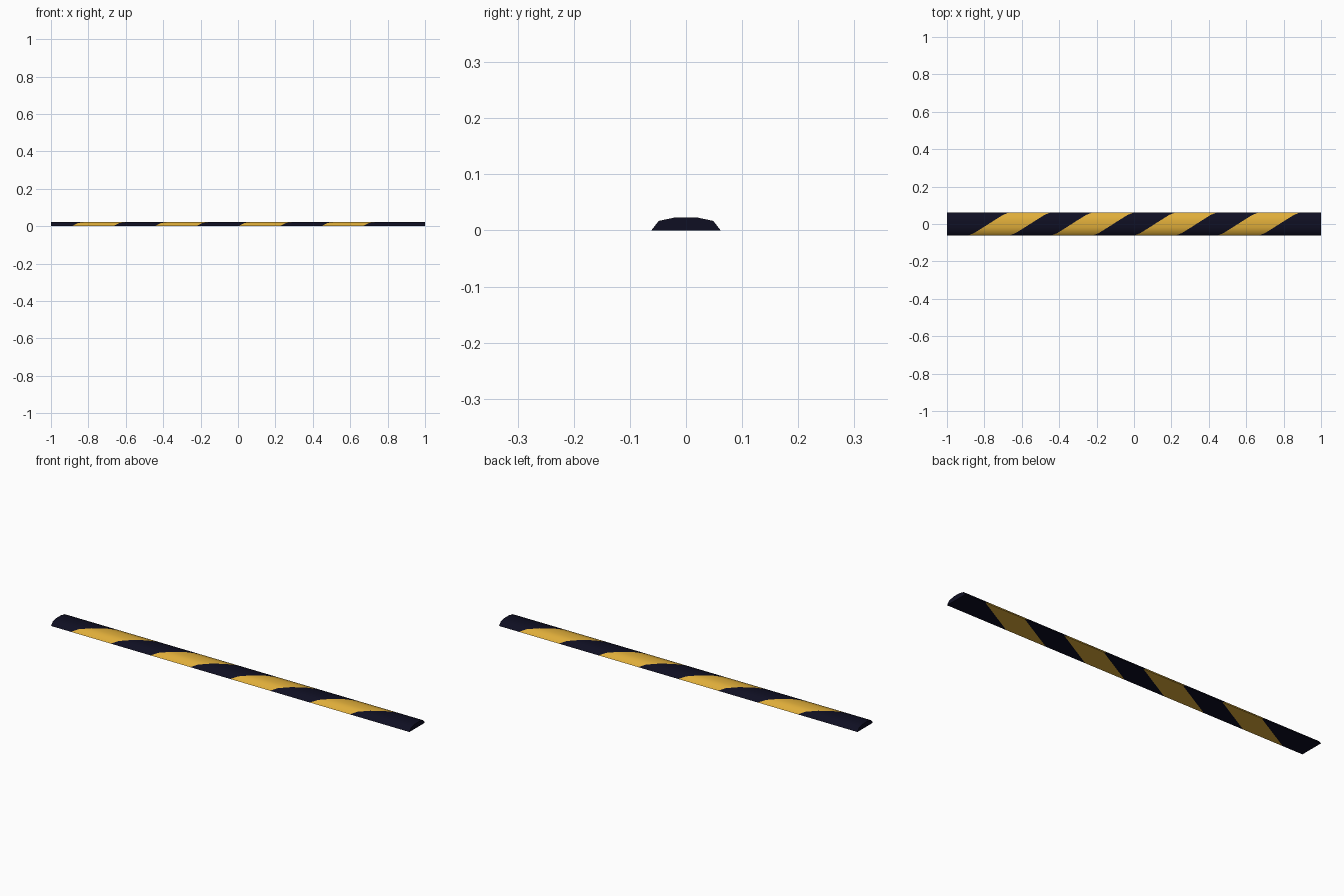
import bpy, bmesh, math

if "Cube" in bpy.data.objects:
    bpy.data.objects.remove(bpy.data.objects["Cube"])

# Flat colours
def material(name, rgb):
    m = bpy.data.materials.new(name)
    m.diffuse_color = (*rgb, 1.0)
    m.use_nodes = True
    m.node_tree.nodes["Principled BSDF"].inputs["Base Color"].default_value = m.diffuse_color
    return m

navy = material("dark navy", (0.0045, 0.0045, 0.016))
yellow = material("warning yellow", (0.74, 0.42, 0.042))

# Low-domed cross-section (y, z), from front edge to back edge
half = [(-0.062, 0.0), (-0.0485, 0.017), (-0.018, 0.0235)]
profile = half + [(-y, z) for y, z in reversed(half)]

# Fraction of the way around the dome, which slants the stripes
arc = [0.0]
for a, b in zip(profile, profile[1:]):
    arc.append(arc[-1] + math.dist(a, b))
arc = [s / arc[-1] for s in arc]

STRIPE = 2.0 / 9.0

def columns(t):
    """x of both ends and of the eight stripe edges at arc fraction t."""
    return [-1.0] + [-1.0 + STRIPE * (k + 0.5 + t) for k in range(8)] + [1.0]

# Striped bar: each column between stripe edges is one colour
bm = bmesh.new()
rows = [[bm.verts.new((x, y, z)) for x in columns(t)]
        for (y, z), t in zip(profile, arc)]
n = len(rows)
for i in range(n):                      # the last strip closes the underside
    lo, hi = rows[i], rows[(i + 1) % n]
    for c in range(len(lo) - 1):
        f = bm.faces.new((lo[c], lo[c + 1], hi[c + 1], hi[c]))
        f.material_index = c % 2
        f.smooth = i < n - 1

# Flat end caps
bm.faces.new([r[0] for r in rows])
bm.faces.new([r[-1] for r in rows])
bmesh.ops.recalc_face_normals(bm, faces=bm.faces)

mesh = bpy.data.meshes.new("striped_floor_bar")
bm.to_mesh(mesh)
bm.free()
mesh.materials.append(navy)
mesh.materials.append(yellow)
bar = bpy.data.objects.new("striped_floor_bar", mesh)
bpy.context.collection.objects.link(bar)

# Smooth dome, crisp bottom and end edges
mesh.set_sharp_from_angle(angle=math.radians(45))
